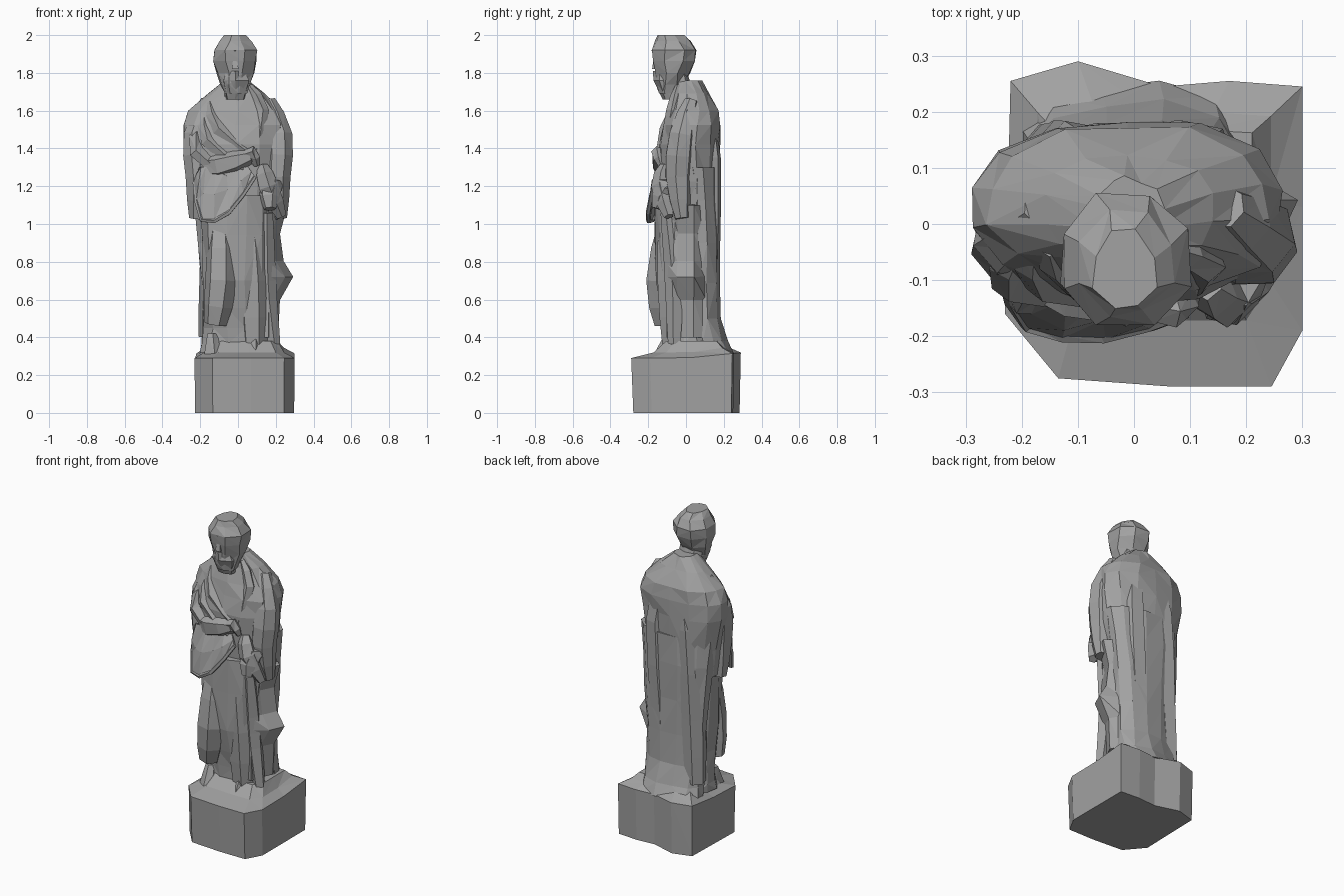
import bpy, bmesh, math, random
from mathutils import Vector

random.seed(4)
cube = bpy.data.objects.get("Cube")
if cube:
    bpy.data.objects.remove(cube)

stone = bpy.data.materials.new("grey stone")
stone.use_nodes = True
grey = (.36, .36, .36, 1)
stone.diffuse_color = grey
stone.node_tree.nodes["Principled BSDF"].inputs["Base Color"].default_value = grey


def finish(name, bm):
    """Turn a bmesh into a flat shaded, faceted stone object."""
    bmesh.ops.recalc_face_normals(bm, faces=bm.faces)
    mesh = bpy.data.meshes.new(name)
    bm.to_mesh(mesh)
    bm.free()
    mesh.materials.append(stone)
    obj = bpy.data.objects.new(name, mesh)
    bpy.context.scene.collection.objects.link(obj)
    return obj


def through(keys, steps):
    """Points on a smooth curve passing through all the keys."""
    keys = [Vector(key) for key in keys]
    result = []
    for i in range(len(keys) - 1):
        before, start = keys[max(i - 1, 0)], keys[i]
        end, after = keys[i + 1], keys[min(i + 2, len(keys) - 1)]
        leave, arrive = (end - before) / 2, (after - start) / 2
        for step in range(steps):
            t = step / steps
            ease = t * t * (3 - 2 * t)
            result.append(start * (1 - ease) + end * ease
                          + leave * (t * (1 - t) ** 2) - arrive * (t * t * (1 - t)))
    return result + [keys[-1]]


def skin(name, rings):
    """Bridge rings of points into a closed solid with irregular facets."""
    bm = bmesh.new()
    loops = [[bm.verts.new(point) for point in ring] for ring in rings]
    for lower, upper in zip(loops, loops[1:]):
        for i in range(len(lower)):
            a, b, c, d = lower[i - 1], lower[i], upper[i], upper[i - 1]
            if random.random() < .5:
                bm.faces.new((a, b, c))
                bm.faces.new((a, c, d))
            else:
                bm.faces.new((a, b, d))
                bm.faces.new((b, c, d))
    bm.faces.new(loops[0])
    bm.faces.new(loops[-1])
    return finish(name, bm)


def loft(name, keys, sides, centre=0, power=2.3, steps=2, chip=.008):
    """Keys give height, half width, front and back of rounded sections."""
    rings = []
    for z, half, front, back in through(keys, steps):
        ring = []
        for i in range(sides):
            angle = math.tau * (i + .5) / sides
            c, s = math.cos(angle), math.sin(angle)
            reach = (abs(c) ** power + abs(s) ** power) ** (-1 / power)
            ring.append(Vector((centre + half * c * reach + random.uniform(-chip, chip),
                                (front + back + (back - front) * s * reach) / 2
                                + random.uniform(-chip, chip), z)))
        rings.append(ring)
    return skin(name, rings)


def tube(name, keys, radius, sides=6, steps=2, taper=.5):
    """A limb or fold along a smooth path, thinner towards both ends."""
    path = through(keys, steps)
    last = len(path) - 1
    rings = []
    for i, point in enumerate(path):
        along = (path[min(i + 1, last)] - path[max(i - 1, 0)]).normalized()
        across = along.cross(Vector((.2, 1, .1))).normalized()
        out = along.cross(across)
        size = radius * (1 - taper + taper * math.sin(math.pi * i / last))
        angles = [math.tau * k / sides for k in range(sides)]
        rings.append([point + size * (across * math.cos(a) + out * math.sin(a)) for a in angles])
    return skin(name, rings)


def sheet(name, rows, thickness):
    """A folded cloth panel spanned by rows of points."""
    bm = bmesh.new()
    grid = [[bm.verts.new(point) for point in row] for row in rows]
    for lower, upper in zip(grid, grid[1:]):
        for i in range(len(lower) - 1):
            bm.faces.new((lower[i], lower[i + 1], upper[i + 1]))
            bm.faces.new((lower[i], upper[i + 1], upper[i]))
    cloth = finish(name, bm).modifiers.new("cloth thickness", 'SOLIDIFY')
    cloth.thickness = thickness
    cloth.offset = 0


# Rough hewn plinth whose top rises in a mound towards the feet
outline = [(-.23, -.16), (-.135, -.275), (.07, -.29), (.245, -.29), (.3, -.19), (.3, .03),
           (.3, .245), (.17, .255), (.05, .245), (-.1, .29), (-.22, .255), (-.225, .05)]


def contour(spread_x, spread_y, height, lift=0):
    return [Vector((.02 + (x - .02) * spread_x, .08 + (y - .08) * spread_y,
                    height + lift * max(y, 0))) for x, y in outline]


skin("plinth", [contour(.99, .97, 0), contour(1, 1, .29, .1),
                contour(.8, .68, .32, .1), contour(.68, .5, .38)])

# Long robe, seen at the front and sides
loft("robe", [(.32, .19, -.13, .18), (.45, .17, -.11, .15),
              (.7, .18, -.165, .15), (1.15, .2, -.17, .15)], 12, -.01)

# Legs pushing the cloth forward
tube("knee_fold", [(-.09, -.09, 1), (-.09, -.13, .7), (-.12, -.11, .47)], .085, 6, 2, .3)
tube("shin_fold", [(.06, -.08, 1), (.08, -.07, .7), (.09, -.06, .35)], .085, 6, 2, .2)
for name, x in (("right_foot", -.13), ("left_foot", .09)):
    loft(name, [(.3, .05, -.18, 0), (.42, .03, -.11, 0)], 6, x, 2, 1)

# Mantle falling down the back to the plinth
loft("mantle_back", [(.31, .2, .03, .25), (.5, .19, 0, .185),
                     (.9, .21, .01, .175), (1.3, .25, -.05, .175)], 12, 0, 2.4)

# Upper body wrapped in the mantle
loft("torso", [(1.05, .22, -.13, .17), (1.42, .275, -.14, .18),
               (1.6, .25, -.1, .175), (1.76, .06, -.06, .08)], 14, -.01)

# Broad folds running down the back
for name, lean in (("right_back_fold", -.13), ("left_back_fold", .08)):
    tube(name, [(lean / 2 + .03, .08, 1.62), (lean + .03, .115, 1.35),
                (lean, .11, .8), (lean - .02, .12, .4)], .075, 6, 2, .2)

# Sleeves on both sides
for name, side in (("right_sleeve", -1), ("left_sleeve", 1)):
    tube(name, [(side * .16, .03, 1.65), (side * .215, -.02, 1.47),
                (side * .205, -.04, 1.25), (side * .22, -.02, 1.03)], .08, 7)

# Right forearm and hand crossing the chest
tube("right_forearm", [(-.2, -.06, 1.31), (-.1, -.1, 1.31), (.07, -.14, 1.36)], .075)
tube("right_hand", [(.02, -.14, 1.34), (.07, -.15, 1.38), (.1, -.13, 1.31)], .035, 5)

# Left forearm and hand gathering the cloth
tube("left_forearm", [(.22, 0, 1.23), (.17, -.1, 1.2), (.17, -.15, 1.08)], .065)
tube("left_hand", [(.13, -.11, 1.31), (.16, -.13, 1.2), (.23, -.09, 1.04)], .055, 5)

# Cloth dropping in a zigzag down the left side
sheet("left_drape", [[(.15, -.1, z), (x - .04, -.04, z), (x, .04, z), (.17, .1, z)]
                     for z, x in ((1.1, .25), (.95, .21), (.8, .23), (.72, .28),
                                  (.6, .21), (.4, .2))], .025)
tube("drape_cascade", [(.15, -.1, 1.06), (.15, -.07, .8), (.16, -.06, .6), (.19, -.06, .36)],
     .05, 5, 2, .3)

# Sling of cloth hanging below the right forearm
hem = through([(-.23, -.1, 1.22), (-.19, -.18, 1.02), (-.05, -.2, 1.06), (.09, -.16, 1.25)], 2)
cuff = [Vector((p.x * .8 - .02, -.13, 1.3)) for p in hem]
middle = [(low + high) / 2 - Vector((0, .02 * (i % 2), 0))
          for i, (low, high) in enumerate(zip(hem, cuff))]
sheet("sling", [hem, middle, cuff], .012)
tube("sling_hem", hem, .014, 5, 1, .2)

# Diagonal folds and the collar edge over the chest
for i in range(3):
    drop = .06 * i
    tube(f"chest_fold_{i + 1}", [(-.15 - drop / 2, -.04, 1.64 - drop),
                                 (-.1 - drop, -.1, 1.5 - drop),
                                 (.09 - drop, -.13, 1.35 - drop)], .04, 5)
tube("left_collar", [(.06, -.04, 1.73), (.13, -.07, 1.6), (.09, -.12, 1.37)], .035, 5)

# Neck, bearded head and features
face_x = -.015
loft("neck", [(1.62, .08, -.09, .06), (1.82, .07, -.1, .01)], 7, face_x, 2, 1)
loft("head", [(1.69, .06, -.15, -.03), (1.8, .1, -.165, .02),
              (1.92, .12, -.18, .06), (2, .055, -.15, -.01)], 8, face_x, 2.3)
loft("beard", [(1.66, .05, -.13, -.06), (1.76, .08, -.18, -.05),
               (1.81, .06, -.175, -.06)], 6, face_x, 2, 1)
loft("nose", [(1.82, .025, -.19, -.12), (1.9, .01, -.175, -.12)], 4, face_x, 2, 1, 0)
tube("brow", [(-.1, -.13, 1.9), (face_x, -.165, 1.92), (.07, -.13, 1.9)], .018, 4, 1)
